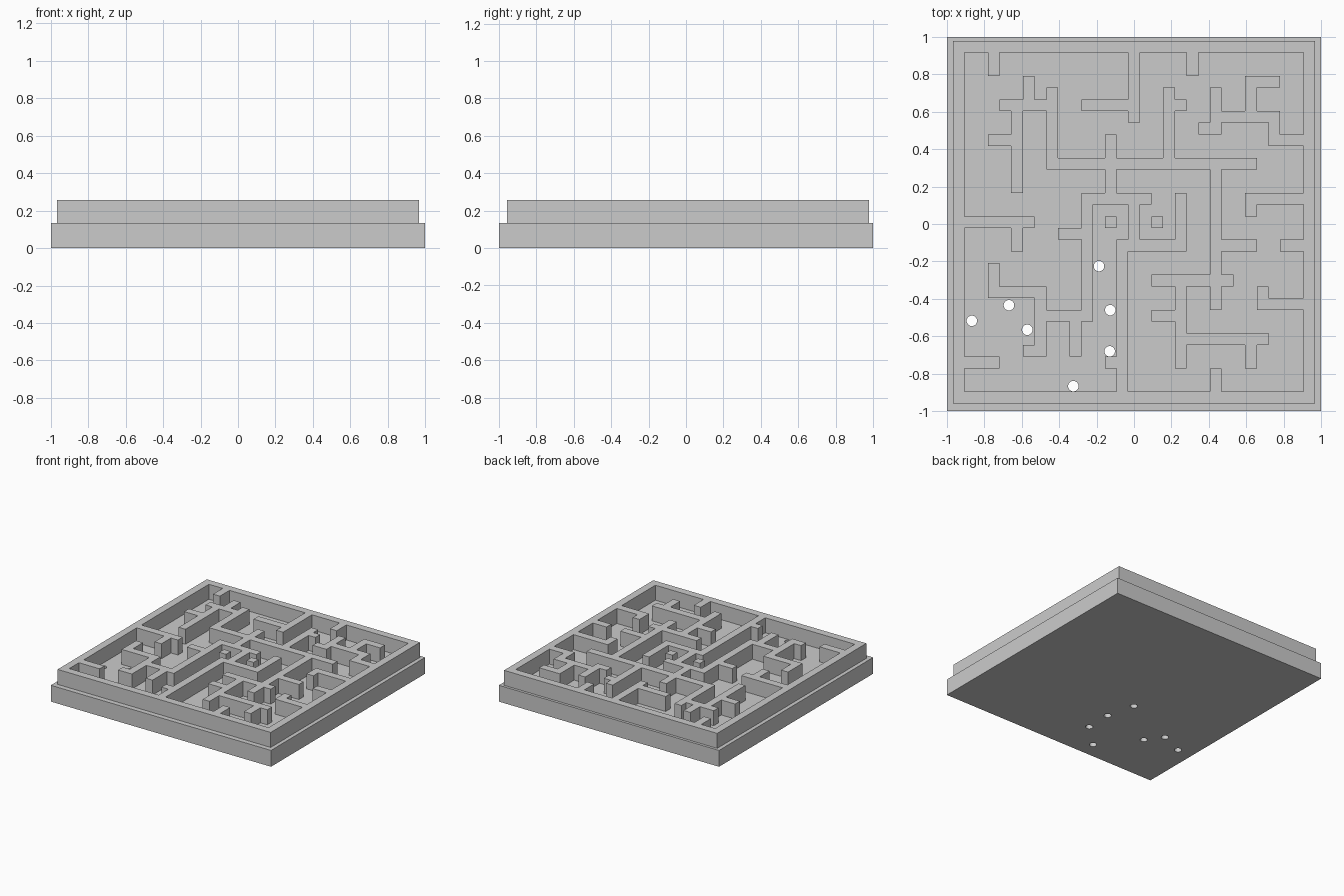
import bpy, bmesh
from mathutils import Matrix

if "Cube" in bpy.data.objects:
    bpy.data.objects.remove(bpy.data.objects["Cube"])

BASE_H, TOP_H = 0.134, 0.257
N, CELL = 31, 1.936 / 31
X0, Y0 = -0.968, 0.978          # top-left corner of the maze lattice

# horizontal walls: row, first column, last column
H = [(0, 0, 30), (30, 0, 30), (5, 11, 15), (3, 25, 27), (6, 22, 27), (7, 21, 22),
     (8, 27, 29), (5, 4, 8), (8, 3, 5), (10, 8, 25), (5, 18, 19), (13, 11, 16),
     (17, 14, 19), (23, 8, 11), (26, 6, 7), (21, 3, 7), (16, 9, 11), (15, 1, 6),
     (27, 1, 3), (27, 13, 13), (13, 25, 29), (17, 28, 29), (22, 26, 29), (17, 22, 25),
     (20, 17, 23), (23, 17, 19), (25, 19, 26), (15, 13, 13), (15, 17, 17)]
# vertical walls: column, first row, last row
V = [(0, 0, 30), (30, 0, 30), (3, 1, 2), (15, 1, 6), (20, 1, 2), (22, 4, 7),
     (25, 3, 6), (27, 6, 8), (6, 3, 5), (8, 4, 10), (5, 5, 12), (13, 8, 13),
     (18, 4, 10), (11, 13, 23), (15, 13, 17), (14, 17, 29), (19, 13, 17), (10, 23, 26),
     (7, 21, 26), (3, 19, 21), (5, 15, 17), (22, 28, 29), (25, 13, 14), (26, 21, 22),
     (22, 10, 22), (19, 20, 27), (25, 25, 27)]
HOLES = [(-0.866, -0.517), (-0.668, -0.434), (-0.57, -0.565), (-0.127, -0.46),
         (-0.13, -0.68), (-0.187, -0.225), (-0.324, -0.866)]


def make(name, bm):
    me = bpy.data.meshes.new(name)
    bm.to_mesh(me)
    bm.free()
    ob = bpy.data.objects.new(name, me)
    bpy.context.collection.objects.link(ob)
    return ob


# maze walls: fill lattice cells, merge, extrude upward
cells = {(c, r) for r, a, b in H for c in range(a, b + 1)}
cells |= {(c, r) for c, a, b in V for r in range(a, b + 1)}
bm = bmesh.new()
corners = {}


def corner(c, r):
    if (c, r) not in corners:
        corners[c, r] = bm.verts.new((X0 + c * CELL, Y0 - r * CELL, TOP_H))
    return corners[c, r]


for c, r in sorted(cells):
    bm.faces.new([corner(c, r + 1), corner(c + 1, r + 1), corner(c + 1, r), corner(c, r)])
rim = [e for e in bm.edges if e.is_boundary]
ext = bmesh.ops.extrude_edge_only(bm, edges=rim)
for v in ext["geom"]:
    if isinstance(v, bmesh.types.BMVert):
        v.co.z = BASE_H
bmesh.ops.recalc_face_normals(bm, faces=bm.faces)
if max(bm.faces, key=lambda f: f.calc_center_median().z).normal.z < 0:
    bmesh.ops.reverse_faces(bm, faces=bm.faces)
make("maze_walls", bm)

# base slab
bm = bmesh.new()
bmesh.ops.create_cube(bm, size=1, matrix=Matrix.Translation((0, 0, BASE_H / 2))
                      @ Matrix.Diagonal((2, 2, BASE_H, 1)))
base = make("base", bm)

# ball holes drilled through the base
bm = bmesh.new()
for x, y in HOLES:
    bmesh.ops.create_cone(bm, cap_ends=True, segments=32, radius1=0.028, radius2=0.028,
                          depth=0.4, matrix=Matrix.Translation((x, y, BASE_H / 2)))
cutter = make("hole_cutter", bm)
cutter.hide_render = True
mod = base.modifiers.new("holes", 'BOOLEAN')
mod.operation, mod.object, mod.solver = 'DIFFERENCE', cutter, 'EXACT'
bpy.context.view_layer.objects.active = base
bpy.ops.object.modifier_apply(modifier="holes")
bpy.data.objects.remove(cutter)
